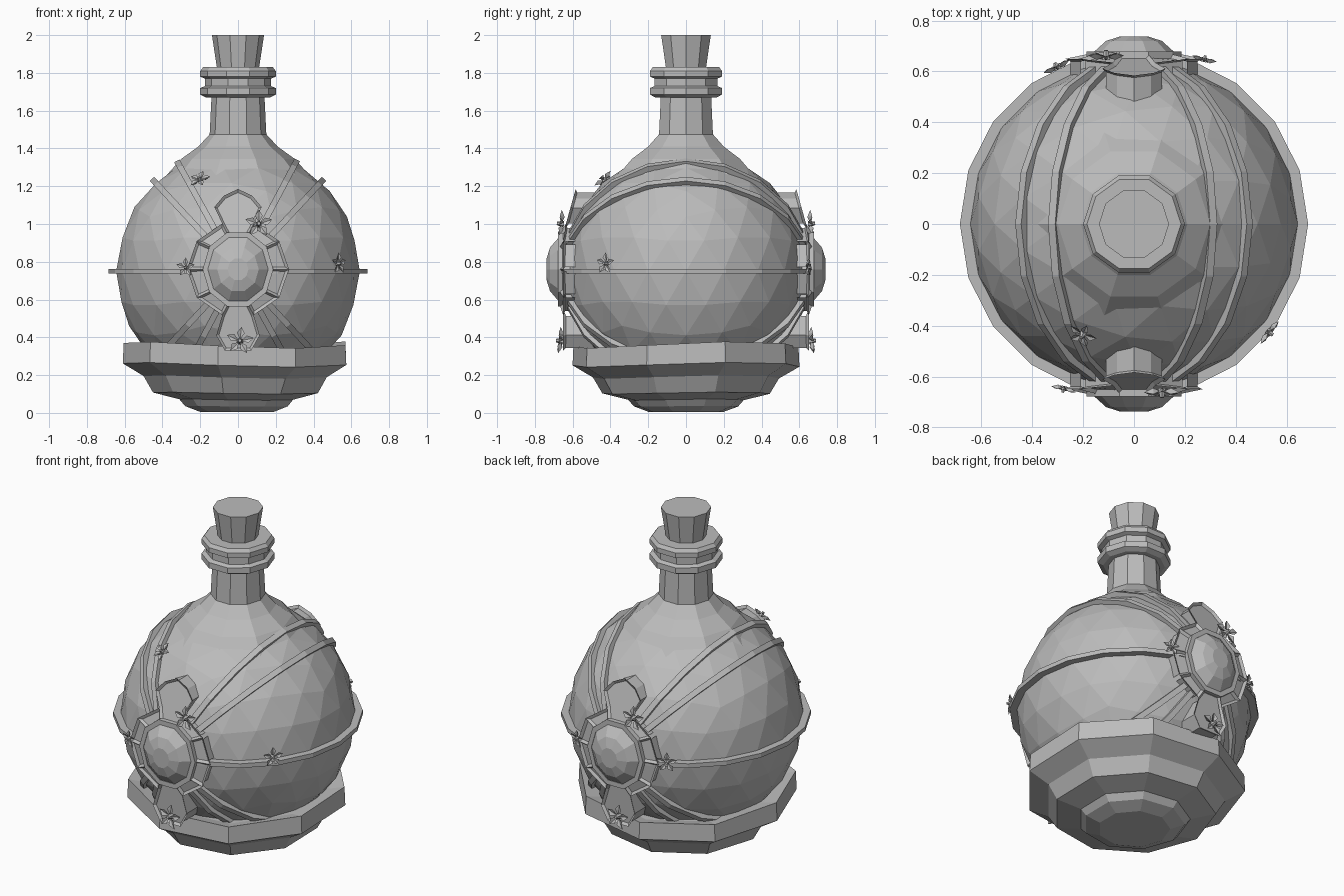
import bpy, bmesh, math
from mathutils import Matrix, Vector

old = bpy.data.objects.get("Cube")
if old:
    bpy.data.objects.remove(old, do_unlink=True)

GREY = (0.5, 0.5, 0.5, 1)
mat = bpy.data.materials.new("plain_grey")
mat.use_nodes = True
mat.diffuse_color = GREY
mat.node_tree.nodes["Principled BSDF"].inputs["Base Color"].default_value = GREY

CENTRE = Vector((0, 0, 0.75))


def finish(bm, name, matrix=Matrix(), fix=True):
    if fix:
        bmesh.ops.recalc_face_normals(bm, faces=bm.faces)
    bm.transform(matrix)
    mesh = bpy.data.meshes.new(name)
    bm.to_mesh(mesh)
    bm.free()
    mesh.materials.append(mat)
    obj = bpy.data.objects.new(name, mesh)
    bpy.context.collection.objects.link(obj)
    return obj


def lathe(name, profile, sides, matrix=Matrix(), loop=False, start=0.0, warp=None):
    """Turn (radius, height) points round z; loop closes the section, otherwise the ends are capped."""
    bm = bmesh.new()
    rows = []
    for r, z in profile:
        row = []
        for i in range(sides):
            a = start + math.tau * i / sides
            dz = warp(a) * z if warp else 0
            row.append(bm.verts.new((r * math.cos(a), r * math.sin(a), z + dz)))
        rows.append(row)
    pairs = list(zip(rows, rows[1:])) + ([(rows[-1], rows[0])] if loop else [])
    for low, high in pairs:
        for i in range(sides):
            j = (i + 1) % sides
            bm.faces.new((low[i], low[j], high[j], high[i]))
    if not loop:
        bm.faces.new(rows[0])
        bm.faces.new(rows[-1])
    return finish(bm, name, matrix)


# Round faceted flask body
bm = bmesh.new()
bmesh.ops.create_icosphere(bm, subdivisions=3, radius=0.645)
finish(bm, "flask_body", Matrix.Translation(CENTRE))

# Flared neck, lip rings and stopper
lathe("neck", [(0.44, 1.19), (0.3, 1.345), (0.21, 1.41), (0.15, 1.475),
               (0.14, 1.68), (0.14, 1.8)], 10)
lathe("lip", [(0.17, 1.67), (0.2, 1.685), (0.2, 1.72), (0.175, 1.73), (0.175, 1.77),
              (0.2, 1.78), (0.2, 1.81), (0.185, 1.83), (0.13, 1.83)], 10)
lathe("stopper", [(0.105, 1.78), (0.112, 1.83), (0.138, 2.0)], 10)

# Stepped stand with a slightly uneven rim
lathe("stand", [(0.2, 0.005), (0.28, 0.035), (0.31, 0.07), (0.45, 0.105), (0.5, 0.19),
                (0.61, 0.255), (0.605, 0.36), (0.52, 0.34)], 9, start=0.35,
      warp=lambda a: 0.05 * math.sin(2 * a + 0.6))

# Bands round the flask: one level, four crossing at the medallions
def band(name, angle, outer, half):
    section = [(0.6, -half), (outer, -half), (outer, half), (0.6, half)]
    lathe(name, section, 20,
          Matrix.Translation(CENTRE) @ Matrix.Rotation(-angle, 4, "Y"), loop=True)


band("level_band", 0, 0.685, 0.013)
for n, deg in enumerate((62, 47, -61, -47)):
    band(f"crossing_band_{n + 1}", math.radians(deg), 0.668, 0.016)


# Medallion: ring of recessed cells with a lobe above and below
def medallion(name, turn):
    bm = bmesh.new()

    def point(x, z, lift=0.0):
        return bm.verts.new((x, -(0.65 + lift - 0.28 * max(0, z - 0.95)), z))

    def ring(rx, rz, lift):
        return [point(rx * math.cos(a), 0.76 + rz * math.sin(a), lift)
                for a in (math.tau * i / 10 for i in range(10))]

    inner, outer = ring(0.175, 0.195, 0.02), ring(0.27, 0.255, 0)
    lobes = {2: [(0.125, 1.09), (0.075, 1.15), (0, 1.185), (-0.075, 1.15), (-0.125, 1.09)],
             7: [(-0.115, 0.41), (-0.07, 0.33), (0.07, 0.33), (0.115, 0.41)]}
    for i in range(10):
        j = (i + 1) % 10
        extra = [point(x, z) for x, z in lobes.get(i, [])]
        bm.faces.new([inner[i], outer[i]] + extra + [outer[j], inner[j]])
    bm.normal_update()
    for f in bm.faces:
        if f.normal.y > 0:
            f.normal_flip()
    rim = [e for e in bm.edges if e.is_boundary]
    bmesh.ops.inset_individual(bm, faces=bm.faces[:], thickness=0.013, depth=-0.014,
                               use_even_offset=True)
    sides = bmesh.ops.extrude_edge_only(bm, edges=rim)["geom"]
    for v in (g for g in sides if isinstance(g, bmesh.types.BMVert)):
        v.co.y = -0.48
    finish(bm, name + "_frame", turn)

    # Faceted domed gem in a thin bezel
    face_out = turn @ Matrix.Translation((0, 0, 0.76)) @ Matrix.Rotation(math.pi / 2, 4, "X")
    oval = face_out @ Matrix.Diagonal((1, 1.1, 1, 1))
    lathe(name + "_bezel", [(0.16, 0.6), (0.187, 0.6), (0.187, 0.678), (0.16, 0.678)],
          10, oval, loop=True)
    lathe(name + "_gem", [(0.165, 0.6), (0.16, 0.675), (0.11, 0.72), (0.055, 0.738)], 10, oval)


# Five-petalled flower facing a given direction
def flower(name, place, facing, size, turn, spin=0.3):
    bm = bmesh.new()
    for k in range(5):
        rot = Matrix.Rotation(spin + math.tau * k / 5, 4, "Z")
        base, tip = (0.1, 0, 0.1), (1, 0, 0.2)
        left, right, under = (0.55, 0.27, 0.3), (0.55, -0.27, 0.3), (0.5, 0, -0.05)
        b, t, l, r, u = [bm.verts.new(rot @ Vector(p) * size)
                         for p in (base, tip, left, right, under)]
        m = bm.verts.new(rot @ Vector((0.55, 0, 0.18)) * size)
        for tri in ((b, r, m), (r, t, m), (t, l, m), (l, b, m),
                    (r, b, u), (t, r, u), (l, t, u), (b, l, u)):
            bm.faces.new(tri)
    bmesh.ops.create_cone(bm, cap_ends=True, segments=6, radius1=0.24 * size,
                          radius2=0.12 * size, depth=0.5 * size,
                          matrix=Matrix.Translation((0, 0, 0.2 * size)))
    aim = Vector(facing).to_track_quat("Z", "Y").to_matrix().to_4x4()
    finish(bm, name, turn @ Matrix.Translation(place) @ aim)


FRONT = (0, -1, 0.1)
for side, turn in (("front", Matrix()), ("back", Matrix.Rotation(math.pi, 4, "Z"))):
    medallion(side + "_medallion", turn)
    flower(side + "_upper_flower", (0.11, -0.65, 1.0), FRONT, 0.075, turn)
    flower(side + "_lower_flower", (0.01, -0.655, 0.38), FRONT, 0.075, turn, 0.2)
    flower(side + "_side_flower", (-0.275, -0.64, 0.77), (-0.25, -1, 0), 0.052, turn)

# Loose flowers on the bands
for name, place in (("shoulder_flower", (-0.2, -0.43, 1.23)),
                    ("band_flower", (0.525, -0.42, 0.79)),
                    ("back_band_flower", (-0.3, 0.61, 0.77))):
    flower(name, place, Vector(place) - CENTRE, 0.06, Matrix())
